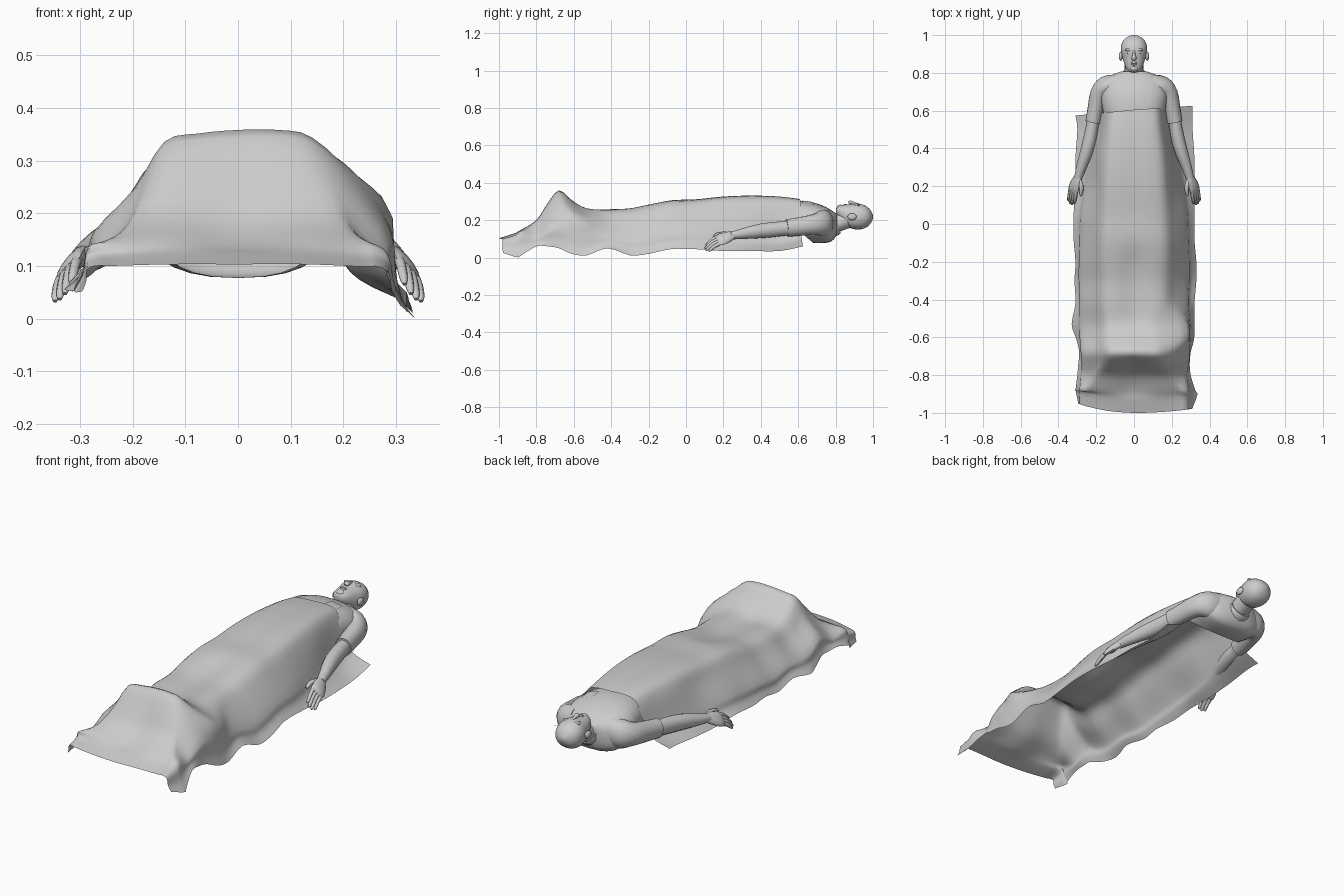
import bpy, bmesh, math
from mathutils import Vector

if "Cube" in bpy.data.objects:
    bpy.data.objects.remove(bpy.data.objects["Cube"])

grey = bpy.data.materials.new("plain_grey")
grey.diffuse_color = (0.6, 0.6, 0.6, 1)
grey.use_nodes = True
grey.node_tree.nodes["Principled BSDF"].inputs["Base Color"].default_value = grey.diffuse_color


def spline(pts, n):
    """Smooth curve that passes through every point."""
    out = []
    for i in range(len(pts) - 1):
        a, b = pts[max(i - 1, 0)], pts[i]
        c, d = pts[i + 1], pts[min(i + 2, len(pts) - 1)]
        for k in range(n):
            t = k / n
            out.append(0.5 * (2 * b + (c - a) * t + (2 * a - 5 * b + 4 * c - d) * t * t
                              + (3 * b - a - 3 * c + d) * t ** 3))
    return out + [pts[-1].copy()]


def skin(name, rows, closed=True, caps=(True, True), angle=50):
    """Mesh from rows of points; closed rows become a tube."""
    bm = bmesh.new()
    vs = [[bm.verts.new(p) for p in r] for r in rows]
    m = len(rows[0])
    for i in range(len(rows) - 1):
        for j in range(m if closed else m - 1):
            k = (j + 1) % m
            bm.faces.new((vs[i][j], vs[i + 1][j], vs[i + 1][k], vs[i][k]))
    if closed:
        if caps[0]:
            bm.faces.new(vs[0])
        if caps[1]:
            bm.faces.new(vs[-1])
        bmesh.ops.recalc_face_normals(bm, faces=bm.faces)
    return finish(name, bm, angle)


def finish(name, bm, angle=50):
    me = bpy.data.meshes.new(name)
    bm.to_mesh(me)
    bm.free()
    me.shade_smooth()
    me.set_sharp_from_angle(angle=math.radians(angle))
    me.materials.append(grey)
    ob = bpy.data.objects.new(name, me)
    bpy.context.collection.objects.link(ob)
    return ob


def limb(name, keys, wide=(1, 0, 0), sides=12, n=3):
    """Tube along (x, y, z, half width, half thickness) keys."""
    ks = spline([Vector(k) for k in keys], n)
    rows = []
    for i, k in enumerate(ks):
        d = (ks[min(i + 1, len(ks) - 1)] - ks[max(i - 1, 0)])
        d = Vector(d[:3]).normalized()
        w = Vector(wide)
        w = (w - d * w.dot(d)).normalized()
        h = d.cross(w)
        rows.append([Vector(k[:3]) + w * k[3] * math.cos(a) + h * k[4] * math.sin(a)
                     for a in (2 * math.pi * j / sides for j in range(sides))])
    return skin(name, rows)


def loft(name, keys, sides=28, caps=(True, True), power=1.0, pull=0.0):
    """Body of oval slices along y: (y, half width, bottom, top); pull shortens the underside."""
    def sp(v):
        return math.copysign(abs(v) ** power, v)
    rows = []
    for y, hx, zb, zt in spline([Vector(k) for k in keys], 4):
        rows.append([Vector((hx * sp(math.cos(a)),
                             y + (.80 - y) * pull * max(0, -math.sin(a)),
                             (zb + zt) / 2 + (zt - zb) / 2 * sp(math.sin(a))))
                     for a in (2 * math.pi * j / sides for j in range(sides))])
    return skin(name, rows, caps=caps)


def blob(name, loc, size):
    bm = bmesh.new()
    bmesh.ops.create_uvsphere(bm, u_segments=14, v_segments=8, radius=1)
    bmesh.ops.scale(bm, vec=size, verts=bm.verts)
    bmesh.ops.translate(bm, vec=loc, verts=bm.verts)
    return finish(name, bm)


# Blanket: y, left edge x, right edge x, left hem z, right hem z, top z, flat half width, body half width
stations = [
    (.605, .31, .31, .09, .06, .312, .12, .185),
    (.50, .30, .31, .08, .035, .325, .13, .195),
    (.35, .31, .32, .07, .035, .33, .145, .225),
    (.20, .31, .32, .06, .035, .325, .155, .25),
    (.05, .32, .32, .07, .045, .31, .16, .275),
    (-.08, .32, .32, .06, .045, .305, .165, .28),
    (-.20, .31, .33, .06, .02, .283, .165, .285),
    (-.30, .315, .33, .05, .012, .263, .16, .285),
    (-.42, .31, .32, .07, .05, .258, .16, .28),
    (-.53, .33, .32, .055, .012, .263, .15, .28),
    (-.61, .305, .318, .055, .02, .305, .15, .28),
    (-.68, .29, .30, .08, .05, .358, .14, .275),
    (-.74, .295, .295, .085, .06, .29, .155, .27),
    (-.80, .30, .30, .085, .06, .20, .19, .275),
    (-.88, .31, .325, .06, .012, .15, .22, .285),
    (-.93, .31, .335, .05, .002, .125, .235, .287),
    (-1.0, .295, .308, .052, .025, .103, .24, .285)]
rows = []
for y, xl, xr, zl, zr, zt, hw, b in stations:
    dip = 0.012 if (-.6 < y < -.15 or -.9 < y < -.7) else 0
    ridge = -.75 < y < -.5
    # Side shape: sideways fraction, height of the upper and lower side
    if y > .3:
        left = right = (.5, .72, .3)
    elif y < -.85:
        left, right = (.5, .95, .84), (.5, .95, .8)
    else:
        left = (.42 if ridge else .4, .6 if ridge else .68, .3)
        right = (.85, .74, .42) if -.65 < y < -.5 else (.52, .72, .38) if ridge else (.45, .7, .32)
    halves = []
    for s, xe, ze, (f, up, low) in ((-1, xl, zl, left), (1, xr, zr, right)):
        h = zt - ze
        bb = b + (.015 if s > 0 and ridge else 0)
        tilt = .01 if ridge and s < 0 else 0
        halves.append([(s * xe, ze), (s * (bb * .7 + xe * .3), ze + .45 * low * h),
                       (s * bb, ze + low * h), (s * (hw + (bb - hw) * f), ze + up * h),
                       (s * hw, zt - (.045 if ridge else .06) * h - tilt),
                       (s * hw * .55, zt - tilt * .7)])
    line = halves[0] + [(0, zt - dip)] + halves[1][::-1]
    row = []
    for x, z in line:
        dy = 0
        if y < -.9:
            dy = .05 * max(0, -x / .3) ** 2 + .02 * max(0, x / .3) ** 2
        elif y > .6:
            dy = -.03 * max(0, -x / .3) + .02 * max(0, x / .3)
        row.append(Vector((x, y + dy, max(z, 0))))
    rows.append(spline(row, 3))
columns = [spline(list(c), 3) for c in zip(*rows)]
grid = [[Vector((p.x, p.y, max(p.z, 0))) for p in r] for r in zip(*columns)]
skin("blanket", grid, closed=False, angle=60)

# Shirt body, open where the blanket covers it
shirt = loft("shirt_body", [(.57, .160, .078, .302), (.62, .170, .077, .303), (.68, .178, .078, .294),
                            (.74, .17, .083, .274), (.785, .125, .100, .248), (.808, .066, .122, .232)],
             caps=(False, True), power=.8, pull=.48)
limb("shirt_collar", [(0, .775, .168, .066, .06), (0, .80, .178, .062, .058), (0, .812, .182, .056, .052)])

# Chest pocket laid over the shirt
bm = bmesh.new()
bmesh.ops.create_grid(bm, x_segments=6, y_segments=6, size=.03)
bmesh.ops.translate(bm, vec=(.082, .654, .4), verts=bm.verts)
pocket = finish("shirt_pocket", bm)
wrap = pocket.modifiers.new("drape", 'SHRINKWRAP')
wrap.target, wrap.wrap_method, wrap.offset = shirt, 'PROJECT', .004
wrap.use_project_z, wrap.use_negative_direction, wrap.use_positive_direction = True, True, False

# Neck and head
limb("neck", [(0, .76, .165, .054, .05), (0, .81, .183, .05, .046), (0, .88, .21, .05, .048)], sides=18)
loft("head", [(.803, .012, .243, .26), (.808, .026, .228, .271), (.825, .041, .205, .279),
              (.85, .052, .178, .283), (.88, .061, .157, .285), (.92, .069, .15, .289),
              (.955, .065, .157, .279), (.98, .049, .174, .261), (.995, .025, .197, .238),
              (1.0, .006, .212, .224)], power=.92)
limb("nose", [(0, .920, .282, .006, .008), (0, .895, .290, .008, .009), (0, .878, .295, .013, .011),
              (0, .870, .289, .011, .007)], sides=10)
blob("upper_lip", (0, .854, .282), (.020, .005, .005))
blob("lower_lip", (0, .845, .281), (.017, .005, .005))
blob("chin", (0, .824, .271), (.022, .016, .012))

for s, side in ((-1, "left"), (1, "right")):
    # Face features and ears
    blob(side + "_eye", (s * .026, .905, .277), (.012, .006, .007))
    blob(side + "_brow", (s * .027, .922, .279), (.022, .007, .009))
    blob(side + "_ear", (s * .070, .888, .218), (.010, .024, .019))

    # Sleeve and arm resting on the blanket
    limb(side + "_sleeve", [(s * .10, .735, .182, .055, .075), (s * .15, .728, .182, .055, .07),
                            (s * .185, .69, .177, .047, .056), (s * .203, .61, .166, .043, .050),
                            (s * .216, .54, .158, .041, .047)], sides=18)
    limb(side + "_arm", [(s * .205, .60, .161, .034, .038), (s * .22, .52, .155, .034, .039),
                         (s * .233, .45, .148, .036, .040), (s * .252, .38, .140, .034, .037),
                         (s * .279, .30, .127, .027, .028), (s * .297, .24, .117, .021, .020)], sides=16)

    # Hand draped over the side, with four fingers and a thumb
    across = Vector((s * .6, 0, -.75)).normalized()
    limb(side + "_palm", [(s * .293, .255, .120, .021, .017), (s * .307, .225, .111, .033, .016),
                          (s * .319, .19, .098, .039, .015), (s * .323, .168, .090, .034, .009)],
         wide=across, sides=14)
    knuckle = Vector((s * .321, .180, .094))
    for i, (name, length) in enumerate((("index", .92), ("middle", 1), ("ring", .93), ("little", .74))):
        p = knuckle + across * (-.027 + .018 * i)
        steps = [(0, .010), (.45, .0095), (.85, .008), (1, .004)]
        limb(f"{side}_{name}_finger",
             [(p.x + s * .013 * t * length, p.y - .078 * t * length,
               p.z - (.020 + .034 * t) * t * length, r, r) for t, r in steps], wide=across, sides=8)
    limb(side + "_thumb", [(s * .288, .232, .124, .012, .012), (s * .279, .195, .128, .012, .011),
                           (s * .281, .160, .120, .009, .009), (s * .283, .148, .116, .004, .004)], sides=8)
